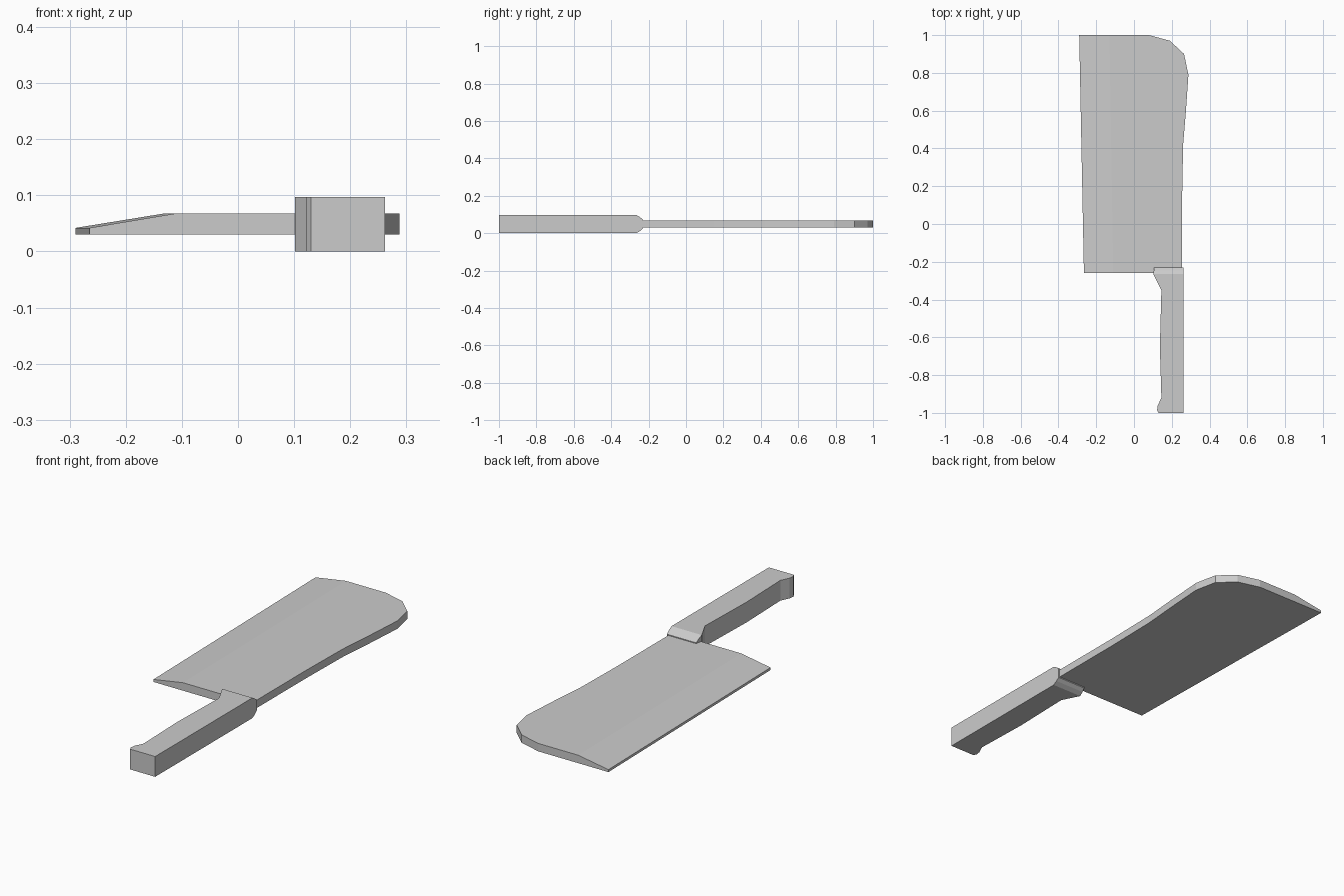
import bpy, bmesh

if "Cube" in bpy.data.objects:
    bpy.data.objects.remove(bpy.data.objects["Cube"])


def finish(name, bm):
    bmesh.ops.recalc_face_normals(bm, faces=bm.faces)
    me = bpy.data.meshes.new(name)
    bm.to_mesh(me)
    bm.free()
    ob = bpy.data.objects.new(name, me)
    bpy.context.collection.objects.link(ob)
    return ob


# Blade: flat slab outline whose cutting side slopes down to a thin edge
Z_LOW, Z_EDGE, Z_TOP = 0.03, 0.042, 0.068
outline = [(-0.265, -0.26, Z_EDGE), (-0.11, -0.26, Z_TOP), (0.255, -0.26, Z_TOP),
           (0.255, 0.15, Z_TOP), (0.26, 0.42, Z_TOP), (0.275, 0.6, Z_TOP),
           (0.288, 0.79, Z_TOP), (0.265, 0.9, Z_TOP), (0.19, 0.97, Z_TOP),
           (0.08, 1.0, Z_TOP), (-0.13, 1.0, Z_TOP), (-0.29, 1.0, Z_EDGE)]
bm = bmesh.new()
top = [bm.verts.new(p) for p in outline]
low = [bm.verts.new((x, y, Z_LOW)) for x, y, _ in outline]
bm.faces.new(top[1:-1])
bm.faces.new((top[0], top[1], top[-2], top[-1]))
bm.faces.new(low[::-1])
n = len(outline)
for i in range(n):
    j = (i + 1) % n
    bm.faces.new((low[i], low[j], top[j], top[i]))
finish("blade", bm)

# Handle: rectangular sections lofted along y (y, inner x, bottom z, top z)
BACK_X = 0.262
sections = [(-1.0, 0.13, 0, 0.097), (-0.985, 0.122, 0, 0.097),
            (-0.96, 0.126, 0, 0.097), (-0.92, 0.145, 0, 0.097),
            (-0.65, 0.137, 0, 0.097), (-0.35, 0.145, 0, 0.097),
            (-0.265, 0.102, 0, 0.097), (-0.245, 0.105, 0.012, 0.085),
            (-0.23, 0.107, 0.025, 0.072)]
bm = bmesh.new()
rings = [[bm.verts.new(p) for p in ((x, y, a), (BACK_X, y, a), (BACK_X, y, b), (x, y, b))]
         for y, x, a, b in sections]
for r, s in zip(rings, rings[1:]):
    for i in range(4):
        j = (i + 1) % 4
        bm.faces.new((r[i], r[j], s[j], s[i]))
bm.faces.new(rings[0])
bm.faces.new(rings[-1])
finish("handle", bm)
